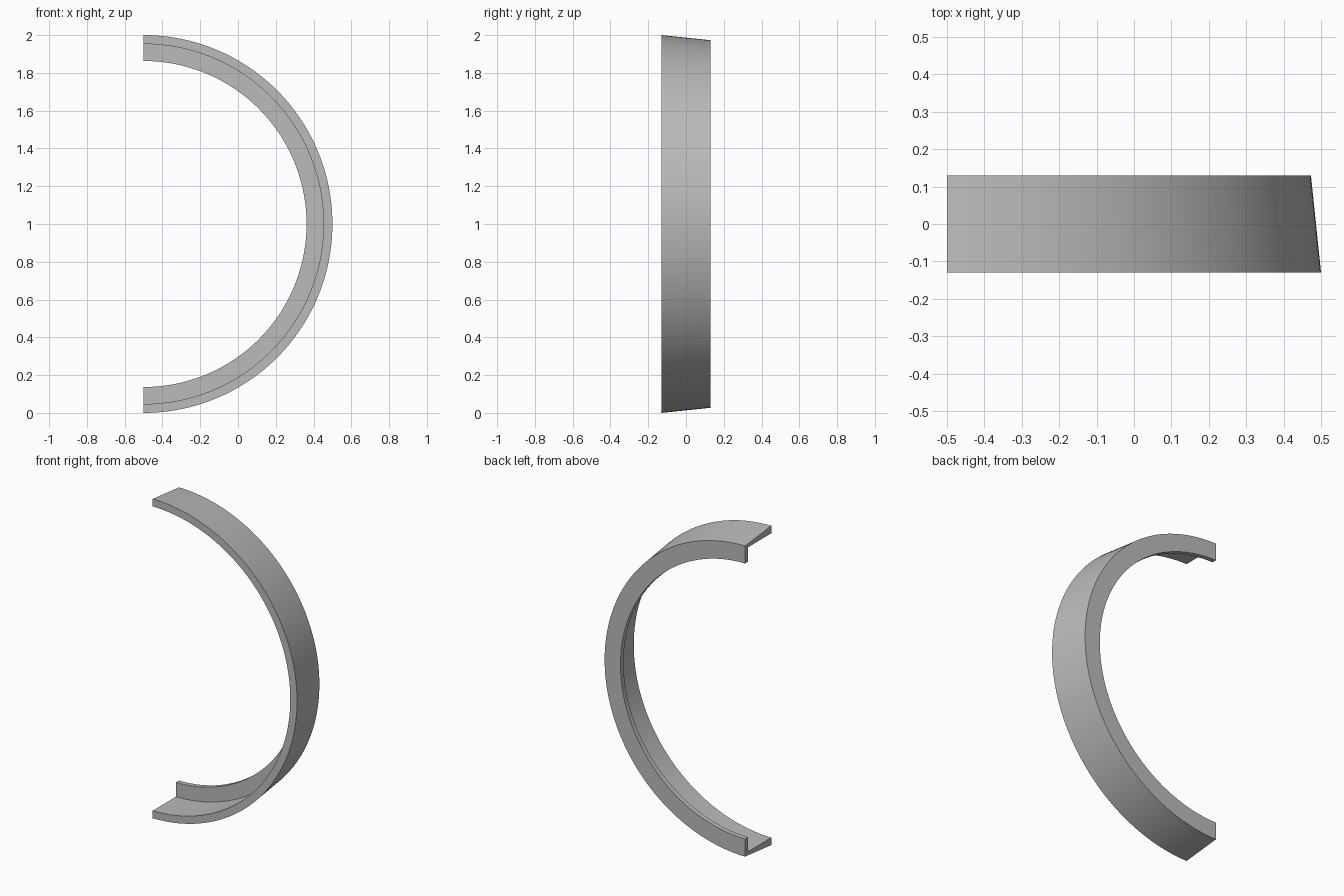
import bpy, bmesh, math

if "Cube" in bpy.data.objects:
    bpy.data.objects.remove(bpy.data.objects["Cube"])

SEGMENTS = 96
CENTRE_X, CENTRE_Z = -0.5, 1.0

# L-shaped section as (radius, y): tapered outer wall with an inward rear flange
SECTION = [(1.0, -0.13), (0.973, 0.13), (0.863, 0.13),
           (0.863, 0.10), (0.953, 0.10), (0.953, -0.13)]

grey = bpy.data.materials.new("plain grey")
grey.diffuse_color = (0.5, 0.5, 0.5, 1)
grey.use_nodes = True
grey.node_tree.nodes["Principled BSDF"].inputs["Base Color"].default_value = grey.diffuse_color

# Sweep the section through half a turn, from bottom to top
bm = bmesh.new()
rings = []
for i in range(SEGMENTS + 1):
    a = -math.pi / 2 + math.pi * i / SEGMENTS
    rings.append([bm.verts.new((CENTRE_X + r * math.cos(a), y, CENTRE_Z + r * math.sin(a)))
                  for r, y in SECTION])
n = len(SECTION)
for p, q in zip(rings, rings[1:]):
    for j in range(n):
        k = (j + 1) % n
        bm.faces.new((p[j], p[k], q[k], q[j]))

# Flat cut ends
bm.faces.new(rings[0])
bm.faces.new(rings[-1][::-1])
bmesh.ops.recalc_face_normals(bm, faces=bm.faces)

mesh = bpy.data.meshes.new("half_ring")
bm.to_mesh(mesh)
bm.free()
mesh.materials.append(grey)
half_ring = bpy.data.objects.new("half_ring", mesh)
bpy.context.collection.objects.link(half_ring)

# Smooth curved faces, crisp section edges
bpy.context.view_layer.objects.active = half_ring
half_ring.select_set(True)
bpy.ops.object.shade_smooth_by_angle(angle=math.radians(30))
